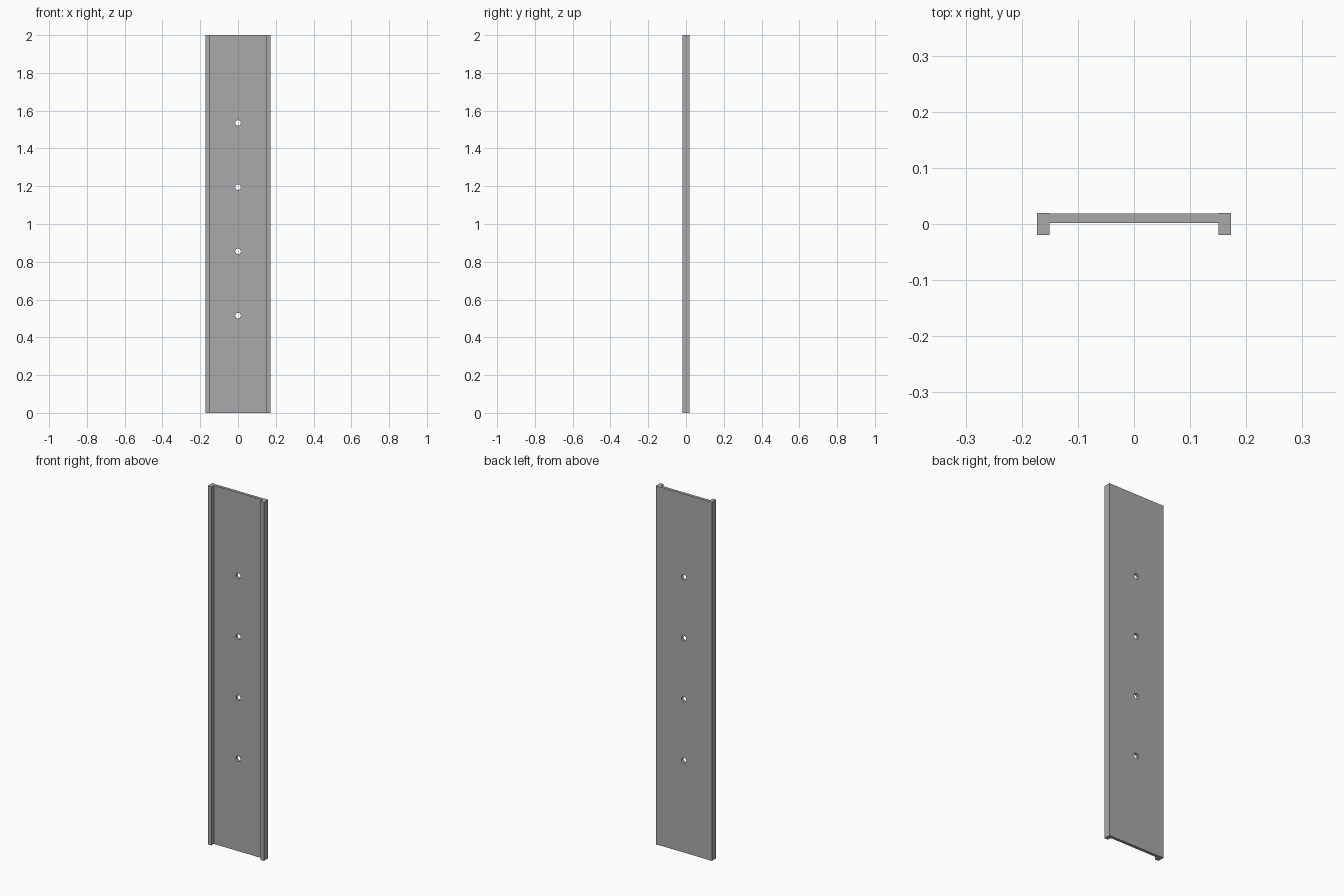
import bpy
import bmesh
from mathutils import Matrix, Vector

cube = bpy.data.objects.get("Cube")
if cube:
    bpy.data.objects.remove(cube, do_unlink=True)

HEIGHT = 2.0
HALF_WIDTH = 0.173
RAIL_INNER = 0.151
HALF_DEPTH = 0.0195
PLATE_FRONT, PLATE_BACK = 0.002, 0.0185
HOLE_RADIUS = 0.015
HOLE_HEIGHTS = [0.515 + 0.34 * i for i in range(4)]

grey = bpy.data.materials.new("plain grey")
grey.use_nodes = True
colour = (0.4, 0.4, 0.4, 1.0)
grey.diffuse_color = colour
grey.node_tree.nodes["Principled BSDF"].inputs["Base Color"].default_value = colour


def make_object(name, bm):
    mesh = bpy.data.meshes.new(name)
    bm.to_mesh(mesh)
    bm.free()
    mesh.materials.append(grey)
    obj = bpy.data.objects.new(name, mesh)
    bpy.context.collection.objects.link(obj)
    return obj


def box(name, low, high):
    low, high = Vector(low), Vector(high)
    bm = bmesh.new()
    place = Matrix.Translation((low + high) / 2) @ Matrix.Diagonal((*(high - low), 1))
    bmesh.ops.create_cube(bm, size=1, matrix=place)
    return make_object(name, bm)


# Flat back plate
plate = box("back_plate", (-RAIL_INNER, PLATE_FRONT, 0), (RAIL_INNER, PLATE_BACK, HEIGHT))

# Row of screw holes through the plate
bm = bmesh.new()
for z in HOLE_HEIGHTS:
    place = Matrix.Translation((0, 0.01, z)) @ Matrix.Rotation(1.5707963, 4, "X")
    bmesh.ops.create_cone(bm, cap_ends=True, segments=16, radius1=HOLE_RADIUS,
                          radius2=HOLE_RADIUS, depth=0.1, matrix=place)
cutter = make_object("hole_cutter", bm)
cutter.hide_render = True

cut = plate.modifiers.new("screw holes", "BOOLEAN")
cut.operation = "DIFFERENCE"
cut.solver = "EXACT"
cut.object = cutter
bpy.context.view_layer.objects.active = plate
bpy.ops.object.modifier_apply(modifier=cut.name)
bpy.data.objects.remove(cutter, do_unlink=True)

# Edge rails, standing forward of the plate
for side, name in ((1, "left_rail"), (-1, "right_rail")):
    inner, outer = sorted((side * RAIL_INNER, side * HALF_WIDTH))
    box(name, (inner, -HALF_DEPTH, 0), (outer, HALF_DEPTH, HEIGHT))
